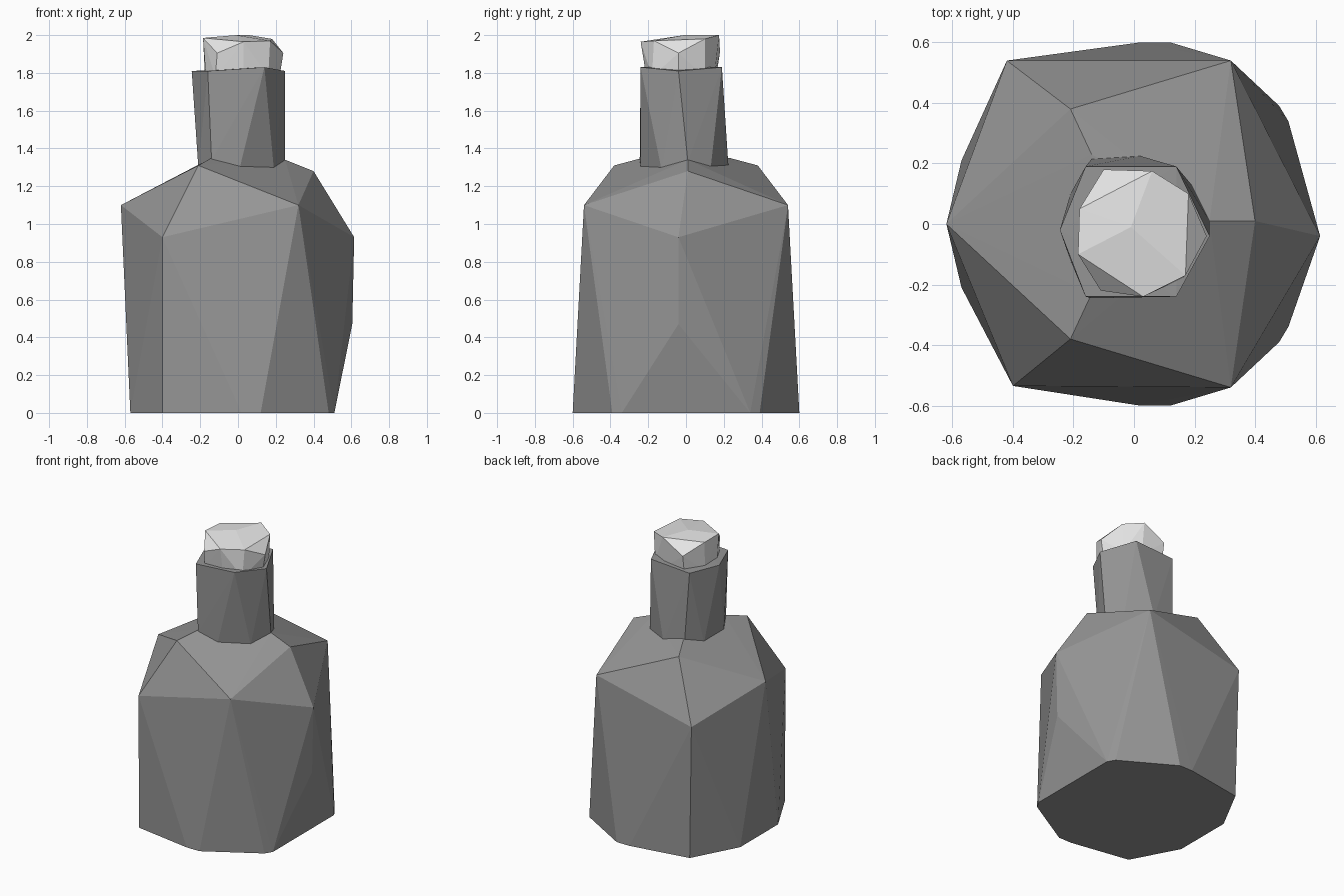
import bpy
import bmesh

cube = bpy.data.objects.get("Cube")
if cube:
    bpy.data.objects.remove(cube, do_unlink=True)


def make_material(name, value):
    mat = bpy.data.materials.new(name)
    mat.use_nodes = True
    colour = (value, value, value, 1)
    mat.diffuse_color = colour
    mat.node_tree.nodes["Principled BSDF"].inputs["Base Color"].default_value = colour
    return mat


def both_sides(points):
    """Repeat points on the front and the back."""
    return points + [(x, -y, z) for x, y, z in points]


def faceted_part(name, points, mat):
    """Wrap a few corner points in a flat-faced convex shell."""
    bm = bmesh.new()
    for p in points:
        bm.verts.new(p)
    result = bmesh.ops.convex_hull(bm, input=bm.verts[:])
    spare = [v for v in result["geom_interior"] if isinstance(v, bmesh.types.BMVert)]
    bmesh.ops.delete(bm, geom=spare, context='VERTS')
    bmesh.ops.recalc_face_normals(bm, faces=bm.faces[:])
    mesh = bpy.data.meshes.new(name)
    bm.to_mesh(mesh)
    bm.free()
    mesh.materials.append(mat)
    obj = bpy.data.objects.new(name, mesh)
    bpy.context.collection.objects.link(obj)
    return obj


glass = make_material("grey_glass", 0.30)
cork = make_material("pale_cork", 0.80)

# Body: flat base, shoulder corners, and a raised collar under the neck
base = both_sides([(-.57, .21, 0), (-.4, .53, 0), (.02, .6, 0),
                   (.12, .6, 0), (.48, .39, 0), (.51, .34, 0)])
shoulder = both_sides([(.32, .54, 1.1), (-.21, .38, 1.31), (-.14, .23, 1.35)])
shoulder += [(-.62, 0, 1.1), (-.4, -.535, .93), (-.42, .54, .93),
             (.615, -.04, .93), (.605, -.04, .47),
             (.4, .01, 1.28), (.25, .01, 1.34)]
faceted_part("bottle_body", base + shoulder, glass)

# Neck: six-sided rim over a nine-sided foot
rim = [(.14, -.24, 1.83), (.25, -.04, 1.81), (.14, .19, 1.83),
       (-.16, .19, 1.81), (-.245, -.02, 1.81), (-.16, -.24, 1.81)]
foot = [(.01, -.24, 1.3), (.19, -.13, 1.29), (.25, .01, 1.33),
        (.19, .13, 1.29), (.02, .225, 1.3), (-.14, .215, 1.34),
        (-.21, .1, 1.3), (-.21, -.12, 1.3), (-.14, -.245, 1.34)]
faceted_part("bottle_neck", rim + foot, glass)

# Stopper: chipped top edge with three lowered corners
plug = [(-.12, -.2, 1.78), (.03, -.21, 1.78), (.16, -.18, 1.78),
        (.22, -.04, 1.78), (.17, .1, 1.78), (.06, .15, 1.78),
        (-.1, .16, 1.78), (-.175, .04, 1.78), (-.17, -.1, 1.78)]
crown = [(-.18, .05, 1.98), (.06, .175, 2), (.18, .1, 1.98),
         (.17, -.17, 1.97), (.03, -.24, 1.965), (-.185, -.1, 1.985),
         (-.01, -.01, 2)]
chips = [(-.11, -.22, 1.905), (.24, -.04, 1.905), (-.1, .18, 1.91)]
faceted_part("stopper", plug + crown + chips, cork)
